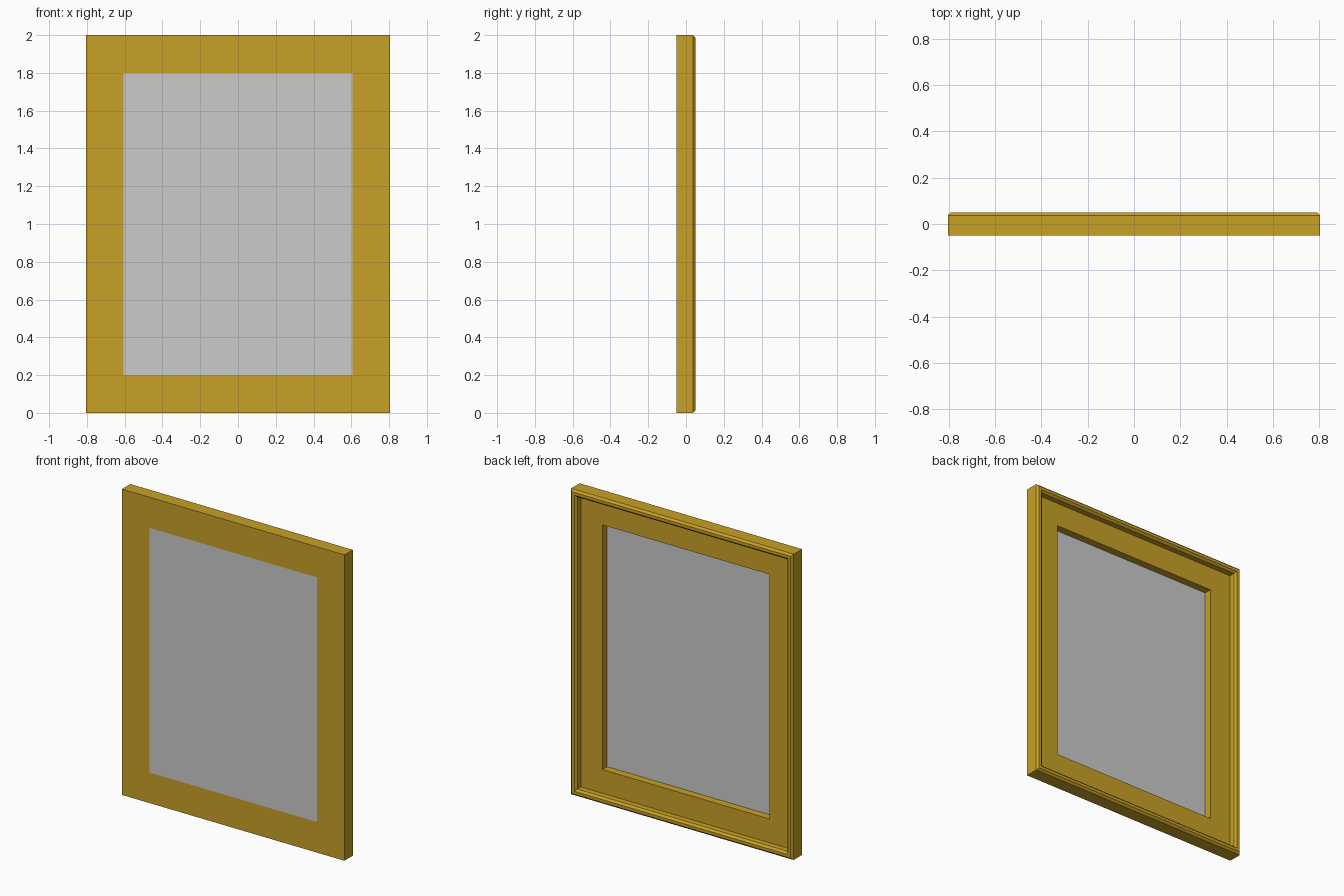
import bpy, bmesh

if "Cube" in bpy.data.objects:
    bpy.data.objects.remove(bpy.data.objects["Cube"])

HALF_W, HALF_H, MID_Z = 0.805, 1.0, 1.0
FRONT, BACK, REBATE = -0.05, 0.05, 0.0
BORDER, RIM, BEVEL = 0.2, 0.045, 0.013


def make_object(name, bm):
    mesh = bpy.data.meshes.new(name)
    bm.to_mesh(mesh)
    bm.free()
    obj = bpy.data.objects.new(name, mesh)
    bpy.context.collection.objects.link(obj)
    return obj


def rectangle(bm, inset, y):
    w, h = HALF_W - inset, HALF_H - inset
    return [bm.verts.new((sx * w, y, MID_Z + sz * h))
            for sx, sz in ((-1, -1), (1, -1), (1, 1), (-1, 1))]


# Frame cross-section as (inset from outer edge, depth), swept with mitred corners
profile = [
    (0, FRONT),
    (0, BACK - BEVEL),
    (BEVEL, BACK),
    (RIM - BEVEL, BACK),
    (RIM, BACK - BEVEL),
    (RIM, REBATE),
    (BORDER, REBATE),
    (BORDER, FRONT),
]
bm = bmesh.new()
rings = [rectangle(bm, inset, y) for inset, y in profile]
for a, b in zip(rings, rings[1:] + rings[:1]):
    for i in range(4):
        j = (i + 1) % 4
        bm.faces.new((a[i], a[j], b[j], b[i]))
bmesh.ops.recalc_face_normals(bm, faces=bm.faces)
frame = make_object("frame", bm)

gold = bpy.data.materials.new("gold")
gold.diffuse_color = (0.578, 0.356, 0.02, 1)
gold.use_nodes = True
gold.node_tree.nodes["Principled BSDF"].inputs["Base Color"].default_value = gold.diffuse_color
frame.data.materials.append(gold)

# Thin pane flush with the front of the frame
bm = bmesh.new()
bm.faces.new(rectangle(bm, BORDER, FRONT))
make_object("mirror_pane", bm)
